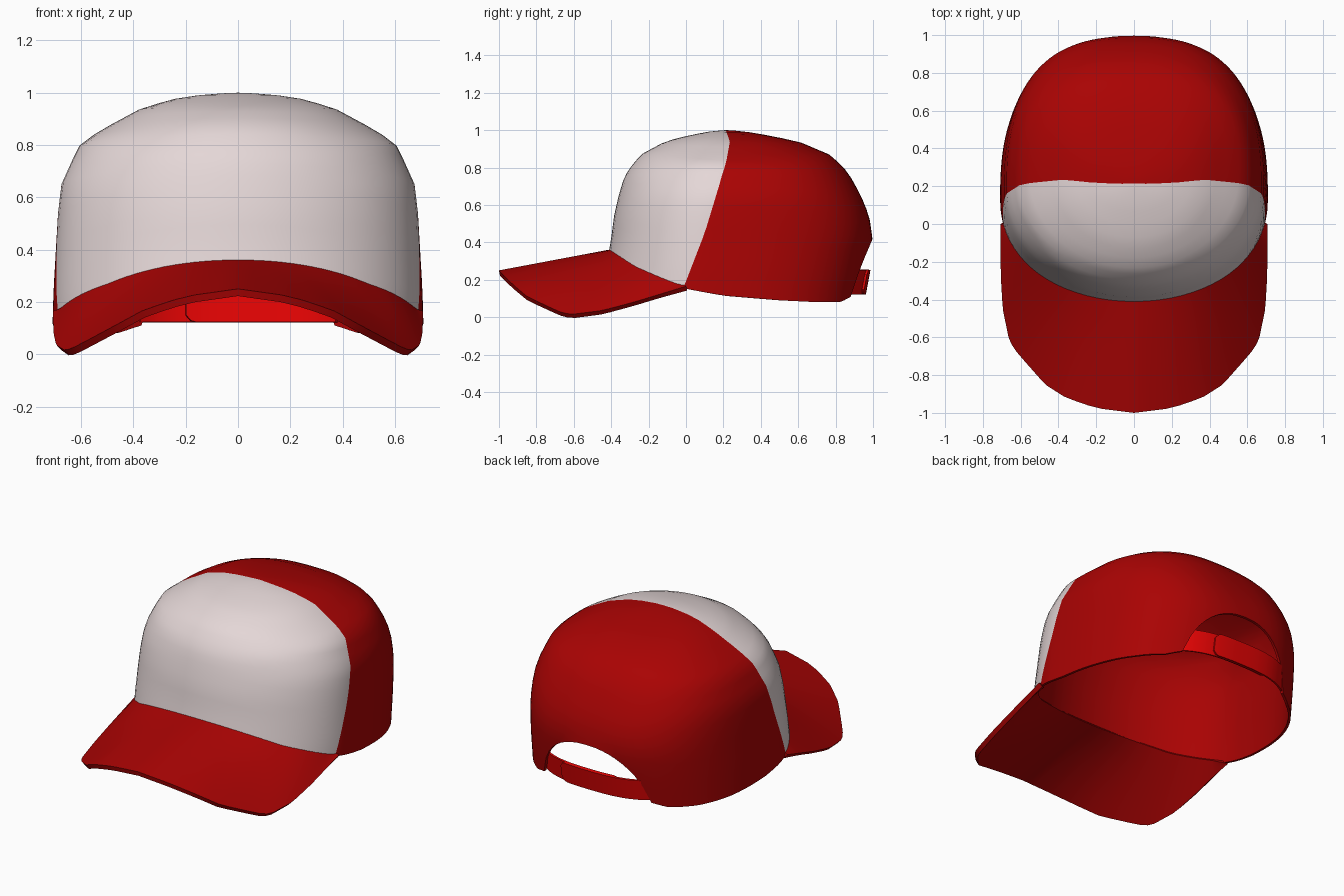
import bpy
import bmesh
from math import sin, cos, acos, asin, pi, sqrt

cube = bpy.data.objects.get("Cube")
if cube:
    bpy.data.objects.remove(cube)


def material(name, r, g, b):
    m = bpy.data.materials.new(name)
    m.use_nodes = True
    m.diffuse_color = (r, g, b, 1)
    bsdf = m.node_tree.nodes["Principled BSDF"]
    bsdf.inputs["Base Color"].default_value = (r, g, b, 1)
    bsdf.inputs["Roughness"].default_value = 0.8
    return m


WHITE = material("off_white", 0.78, 0.68, 0.68)
RED = material("deep_red", 0.40, 0.001, 0.001)
STRAP = material("bright_red", 0.76, 0.001, 0.001)


def lerp_table(table, key):
    """Linear look-up in rows that start with their key."""
    if key <= table[0][0]:
        return table[0][1:]
    for a, b in zip(table, table[1:]):
        if key <= b[0]:
            t = (key - a[0]) / (b[0] - a[0])
            return [p + (q - p) * t for p, q in zip(a[1:], b[1:])]
    return table[-1][1:]


# Crown sections: height, half width, front y, widest y, back y
SECTIONS = [
    (0.08, .71, -.46, .12, .94), (0.25, .705, -.43, .12, .972),
    (0.42, .695, -.40, .13, .997), (0.54, .688, -.385, .15, .98),
    (0.65, .675, -.36, .17, .935), (0.75, .63, -.33, .19, .88),
    (0.81, .60, -.29, .21, .835), (0.87, .50, -.24, .23, .765),
    (0.94, .37, -.11, .24, .60), (0.975, .25, .03, .235, .42),
    (0.995, .12, .14, .22, .30), (1.0, 0, .215, .215, .215)]
SEAM = [(.14, -.02), (.45, .10), (.68, .17), (.83, .215), (.94, .235), (1, .212)]
RIM = [(-.42, .345), (-.27, .253), (-.15, .205), (-.02, .155), (.2, .115),
       (.5, .09), (.7, .08), (.83, .082), (.9, .118)]
N_FRONT, N_BACK = 2.02, 2.6  # squareness of the sections
OPENING = 0.35


def crown_point(u, z):
    """u runs from 0 at the front to 1 at the panel seam and 2 at the back."""
    w, front, mid, back = lerp_table(SECTIONS, z)
    d = mid - lerp_table(SEAM, z)[0]
    reach = max(mid - front, 1e-6)
    seam = acos(min(1, max(0, d / reach)) ** (N_FRONT / 2))
    a = abs(u)
    ang = a * seam if a <= 1 else seam + (a - 1) * (pi - seam)
    c = cos(ang)
    n, end = (N_FRONT, front) if c > 0 else (N_BACK, back)
    x = w * max(0, sin(ang)) ** (2 / n)
    y = mid + (end - mid) * abs(c) ** (2 / n)
    return (x if u >= 0 else -x, y, z)


def rim_point(u):
    z = 0.15
    for _ in range(8):
        z = lerp_table(RIM, crown_point(u, z)[1])[0]
    return crown_point(u, z)


def opening_height(u):
    x, y, _z = crown_point(u, 0.25)
    if y < 0.6 or abs(x) >= OPENING:
        return 0
    return 0.118 + 0.3 * (1 - abs(x / OPENING) ** 2.3) ** 0.5


def sheet(name, columns, mats, thickness, closed=False, paint=None):
    """Skin a grid of points, thicken it and shade it smooth."""
    bm = bmesh.new()
    grid = [[bm.verts.new(p) for p in col] for col in columns]
    n = len(grid)
    for k in range(n if closed else n - 1):
        a, b = grid[k], grid[(k + 1) % n]
        for j in range(len(a) - 1):
            f = bm.faces.new((a[j], b[j], b[j + 1], a[j + 1]))
            f.material_index = paint(k) if paint else 0
    bmesh.ops.remove_doubles(bm, verts=bm.verts, dist=1e-4)
    me = bpy.data.meshes.new(name)
    bm.to_mesh(me)
    bm.free()
    for m in mats:
        me.materials.append(m)
    ob = bpy.data.objects.new(name, me)
    bpy.context.collection.objects.link(ob)
    mod = ob.modifiers.new("thickness", "SOLIDIFY")
    mod.thickness = thickness
    mod.offset = -1
    mod.material_offset = mod.material_offset_rim = len(mats) - 1
    bpy.ops.object.select_all(action="DESELECT")
    ob.select_set(True)
    bpy.context.view_layer.objects.active = ob
    bpy.ops.object.modifier_apply(modifier=mod.name)
    bpy.ops.object.shade_smooth_by_angle(angle=0.7)


# Crown: white front panel, red back and lining, arched opening at the back
FRONT, BACK, ROWS = 16, 36, 20
half = [i / FRONT for i in range(FRONT)] + [1 + i / BACK for i in range(BACK + 1)]
us = [-u for u in reversed(half[1:])] + half[:-1]
crown = []
for u in us:
    low, arch = rim_point(u)[2], opening_height(u)
    heights = [low + (1 - low) * sin(j / ROWS * pi / 2) for j in range(ROWS + 1)]
    crown.append([crown_point(u, max(z, arch)) for z in heights])


def panel(k):
    nxt = us[k + 1] if k + 1 < len(us) else 2
    return 0 if abs(us[k] + nxt) < 2 else 1


sheet("crown", crown, [WHITE, RED], 0.015, True, panel)

# Brim: ruled from the crown rim to a drooping outer edge (fraction, x, y, z)
EDGE = [(0, 0, -1, .25), (.1, .2, -.975, .222), (.2, .36, -.92, .17),
        (.3, .47, -.85, .11), (.45, .62, -.68, .03), (.52, .66, -.62, .014),
        (.68, .695, -.45, .035), (.82, .705, -.28, .08), (1, .708, 0, .165)]
brim = []
for i in range(-24, 25):
    u = i / 24
    x, y, z = rim_point(u)
    inner = (x * 0.99, y + 0.006, z + 0.02)
    ex, ey, ez = lerp_table(EDGE, abs(u))
    outer = (ex if u >= 0 else -ex, ey, ez)
    brim.append([[o + (p - o) * j / 6 for o, p in zip(outer, inner)] for j in range(7)])
sheet("brim", brim, [RED], 0.028)


# Back strap: two overlapping bands, their far ends tucked under the crown
def band(name, start, end, tip, lift):
    cols = []
    for i in range(33):
        x = start + (end - start) * i / 32
        near = max(0, 1 - abs(x - tip) / 0.03)
        h = 0.065 * max(0.6, sqrt(1 - near * near))
        out = lift - 0.03 * (x / 0.4) ** 4
        col = []
        for s in (-1, 1):
            z = 0.187 + s * h
            w, _front, mid, back = lerp_table(SECTIONS, z)
            c = cos(asin((abs(x) / w) ** (N_BACK / 2)))
            col.append((x, mid + (back - mid) * c ** (2 / N_BACK) + out, z))
        cols.append(col)
    sheet(name, cols, [STRAP], 0.012)


band("strap_outer", 0.2, -0.38, 0.2, 0.014)
band("strap_inner", 0.38, -0.2, -0.2, 0.001)
